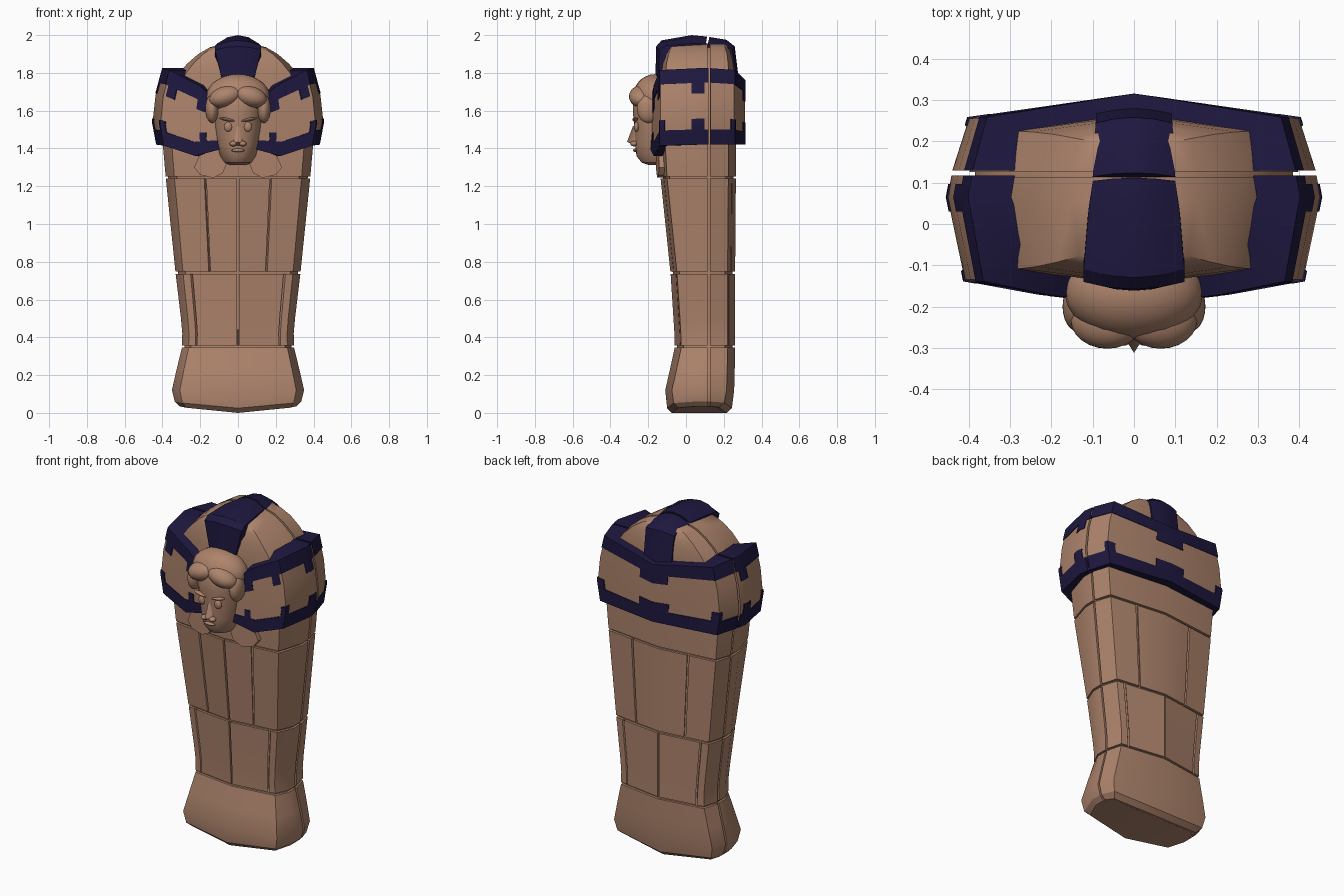
import bpy, bmesh, math
from mathutils import Vector

if "Cube" in bpy.data.objects:
    bpy.data.objects.remove(bpy.data.objects["Cube"])


def material(name, rgb):
    m = bpy.data.materials.new(name)
    m.diffuse_color = (*rgb, 1)
    m.use_nodes = True
    m.node_tree.nodes["Principled BSDF"].inputs["Base Color"].default_value = m.diffuse_color
    return m


TAN = material("tan", (0.42, 0.23, 0.15))
NAVY = material("navy", (0.013, 0.009, 0.05))


def interp(keys, t):
    """Linear lookup in rows of (key, values...)."""
    for a, b in zip(keys, keys[1:]):
        if t <= b[0]:
            f = max(0, (t - a[0]) / (b[0] - a[0]))
            return [p + (q - p) * f for p, q in zip(a[1:], b[1:])]
    return list(keys[-1][1:])


def span(a, b, keys):
    return [a] + [k for k in keys if a + 1e-4 < k < b - 1e-4] + [b]


def make(name, verts, faces, mat, mirror=True):
    bm = bmesh.new()
    vs = [bm.verts.new(v) for v in verts]
    for f in faces:
        if all(abs(verts[i][0]) < 1e-6 for i in f):
            continue                      # no wall on the mirror plane
        bm.faces.new([vs[i] for i in f])
    bmesh.ops.recalc_face_normals(bm, faces=bm.faces)
    me = bpy.data.meshes.new(name)
    bm.to_mesh(me)
    bm.free()
    me.materials.append(mat)
    ob = bpy.data.objects.new(name, me)
    bpy.context.collection.objects.link(ob)
    bpy.ops.object.select_all(action='DESELECT')
    bpy.context.view_layer.objects.active = ob
    ob.select_set(True)
    bpy.ops.object.shade_smooth_by_angle(angle=math.radians(30))
    if mirror:
        ob.modifiers.new("mirror", 'MIRROR')
    return ob


def slab(name, fn, us, vs, lo, hi, mat):
    """Thick curved panel between two offsets of the surface fn(u, v, off)."""
    n, m = len(us), len(vs)
    verts = [fn(u, v, o) for o in (lo, hi) for u in us for v in vs]
    I = lambda k, i, j: k * n * m + i * m + j
    faces = [(I(k, i, j), I(k, i + 1, j), I(k, i + 1, j + 1), I(k, i, j + 1))
             for k in (0, 1) for i in range(n - 1) for j in range(m - 1)]
    for i in range(n - 1):
        faces += [(I(0, i, j), I(0, i + 1, j), I(1, i + 1, j), I(1, i, j)) for j in (0, m - 1)]
    for j in range(m - 1):
        faces += [(I(0, i, j), I(0, i, j + 1), I(1, i, j + 1), I(1, i, j)) for i in (0, n - 1)]
    return make(name, verts, faces, mat)


# Outward directions round the half outline: front centre .. seam (3-4) .. back centre
NORMAL = [(0, 0, -1), (1, 1, -1), (2, 1, 0), (3, 1, 0), (4, 1, 0), (5, 1, 1), (6, 0, 1)]
U = range(7)

# Case: height, half width, front y, back y
CASE = [(.035, .31, -.075, .215), (.06, .335, -.10, .243), (.12, .35, -.11, .255),
        (.23, .325, -.085, .258), (.345, .297, -.06, .26), (.42, .295, -.062, .26),
        (.5, .302, -.067, .26), (.735, .33, -.082, .26), (1.24, .382, -.135, .264),
        (1.42, .398, -.145, .265), (1.55, .398, -.145, .265), (1.66, .378, -.145, .265),
        (1.74, .348, -.145, .265), (1.8, .312, -.143, .265), (1.85, .268, -.138, .263),
        (1.9, .21, -.127, .257), (1.935, .15, -.112, .247), (1.95, .1, -.095, .238),
        (1.957, .03, -.08, .23)]
ZS = [r[0] for r in CASE]


def case(u, z, off):
    w, yf, yb = interp(CASE, z)
    x, y = interp([(0, 0, yf), (1, .88 * w, yf + .035), (2, w, .05), (3, w, .114),
                   (4, w, .126), (5, .92 * w, yb - .04), (6, 0, yb)], u)
    nx, ny = interp(NORMAL, u)
    dip = .035 * (1 - (x / w) ** 2) * max(0, min(1, (.12 - z) / .06))
    return (x + nx * off, y + ny * off, z - dip + off * max(0, (z - 1.8) / .155))


# Inner core seen through the grooves
n = len(ZS)
core = [case(u, z, -.013) for u in U for z in ZS]
faces = [(i * n + j, i * n + n + j, i * n + n + j + 1, i * n + j + 1)
         for i in range(6) for j in range(n - 1)]
faces += [[i * n for i in U], [i * n + n - 1 for i in U]]
make("case_core", core, faces, TAN)

# Rows of outer panels with gaps between
ROWS = [("foot", .035, .345, [(0, 3), (4, 6)]),
        ("lower", .357, .735, [(.016, .83), (.865, 3), (4, 5.14), (5.175, 5.984)]),
        ("middle", .748, 1.24, [(.016, .5), (.532, 3), (4, 5.46), (5.492, 6)]),
        ("upper", 1.252, 1.957, [(0, 3), (4, 6)])]
for row, z0, z1, segs in ROWS:
    for a, b in segs:
        slab(row + "_panel", case, span(a, b, U), span(z0, z1, ZS), -.02, 0, TAN)

# Headdress outline: u, x, y, bottom z, top z
WRAP = [(0, .04, -.19, 1.41, 1.60), (.55, .235, -.167, 1.36, 1.735), (1, .41, -.135, 1.415, 1.815),
        (2, .452, .065, 1.42, 1.825), (3, .442, .118, 1.42, 1.825), (4, .44, .130, 1.42, 1.825),
        (5, .40, .255, 1.42, 1.815), (6, 0, .312, 1.42, 1.76)]
WU = [r[0] for r in WRAP]
WV = [(0, .95), (.3, 1), (.65, .965), (1, .88)]


def wrap(u, v, off):
    x, y, zb, zt = interp(WRAP, u)
    nx, ny = interp(NORMAL, u)
    return (x * interp(WV, v)[0] + nx * off, y + ny * off, zb + (zt - zb) * v)


def wrap_part(name, a, b, v0, v1, lo, hi, mat):
    slab(name, wrap, span(a, b, WU), span(v0, v1, [r[0] for r in WV]), lo, hi, mat)


for a, b in ((0, 3), (4, 6)):
    wrap_part("headdress", a, b, .04, .96, -.09, 0, TAN)
    wrap_part("headdress_top_band", a, b, .81, 1, -.1, .004, NAVY)
    wrap_part("headdress_bottom_band", a, b, 0, .2, -.1, .004, NAVY)
for a, b in ((.36, .53), (.84, .96), (1.83, 2.6), (5.76, 6)):
    wrap_part("top_band_tooth", a, b, .67, .82, -.05, .004, NAVY)
for a, b in ((.36, .46), (.93, 1.12), (1.83, 2.6), (4.85, 5.12), (5.76, 6)):
    wrap_part("bottom_band_tooth", a, b, .19, .34, -.05, .004, NAVY)

# Crest strip over the top: u, y, z, half width, edge drop
CREST = [(0, -.162, 1.77, .085, .015), (1, -.158, 1.94, .122, .025), (2, -.13, 1.972, .122, .035),
         (3, .03, 2.0, .11, .045), (4, .112, 1.992, .1, .04), (5, .124, 1.99, .1, .04),
         (6, .215, 1.975, .095, .035), (7, .258, 1.94, .093, .02), (8, .28, 1.76, .09, .01)]


def crest(u, v, off):
    y, z, w, drop = interp(CREST, u)
    d = Vector((0, y - .06, z - 1.72)).normalized() * (off - drop * v * v)
    return (w * v, y + d.y, z + d.z)


for us in ([0, 1, 2, 3, 4], [5, 6, 7, 8]):
    slab("crest_strip", crest, us, [0, .5, 1], -.06, 0, NAVY)

# Collar lappets under the chin
LAPPET = [(.03, 1.40), (.06, 1.32), (.08, 1.27), (.13, 1.245), (.2, 1.26), (.232, 1.3), (.18, 1.42)]
k = len(LAPPET)
make("collar_lappet", [(x, y + .1 * x, z) for y in (-.165, -.1) for x, z in LAPPET],
     [range(k), range(k, 2 * k)] + [(i, (i + 1) % k, (i + 1) % k + k, i + k) for i in range(k)], TAN)

# Face: height, half width, front y
FACE = [(1.312, .04, -.195), (1.325, .072, -.235), (1.36, .095, -.262), (1.42, .112, -.27),
        (1.5, .124, -.272), (1.58, .132, -.28), (1.66, .135, -.28), (1.74, .1, -.24)]
S = 28
verts = [(w * math.cos(a), -.14 + (yf + .14) * math.sin(a), z) for z, w, yf in FACE
         for a in [2 * math.pi * i / S for i in range(S)]]
faces = [(r * S + i, r * S + (i + 1) % S, r * S + S + (i + 1) % S, r * S + S + i)
         for r in range(len(FACE) - 1) for i in range(S)]
faces += [range(S), range(len(verts) - S, len(verts))]
make("face", verts, faces, TAN, False)


def ball(name, loc, size, tilt=0):
    for side in ((1, -1) if loc[0] else (1,)):
        bpy.ops.mesh.primitive_uv_sphere_add(segments=24, ring_count=14, radius=1,
                                             location=(loc[0] * side, loc[1], loc[2]),
                                             rotation=(0, tilt * side, 0))
        ob = bpy.context.object
        ob.name, ob.scale = name, size
        ob.data.materials.append(TAN)
        bpy.ops.object.shade_smooth()


# Hair, swept in two rolls above the forehead
ball("hair_cap", (0, -.165, 1.675), (.168, .115, .118))
ball("hair_roll", (.065, -.235, 1.675), (.09, .067, .055), .3)
ball("hair_side", (.137, -.2, 1.61), (.036, .06, .075))
# Facial features
ball("eye", (.052, -.262, 1.515), (.022, .014, .026))
ball("brow", (.058, -.268, 1.553), (.045, .016, .008), -.2)
ball("nostril", (.025, -.275, 1.425), (.02, .02, .014))
ball("lips", (0, -.268, 1.39), (.035, .013, .009))
make("nose", [(0, -.28, 1.52), (0, -.312, 1.435), (0, -.27, 1.415), (.012, -.26, 1.52),
              (.032, -.262, 1.42)],
     [(0, 1, 4, 3), (1, 2, 4)], TAN)
